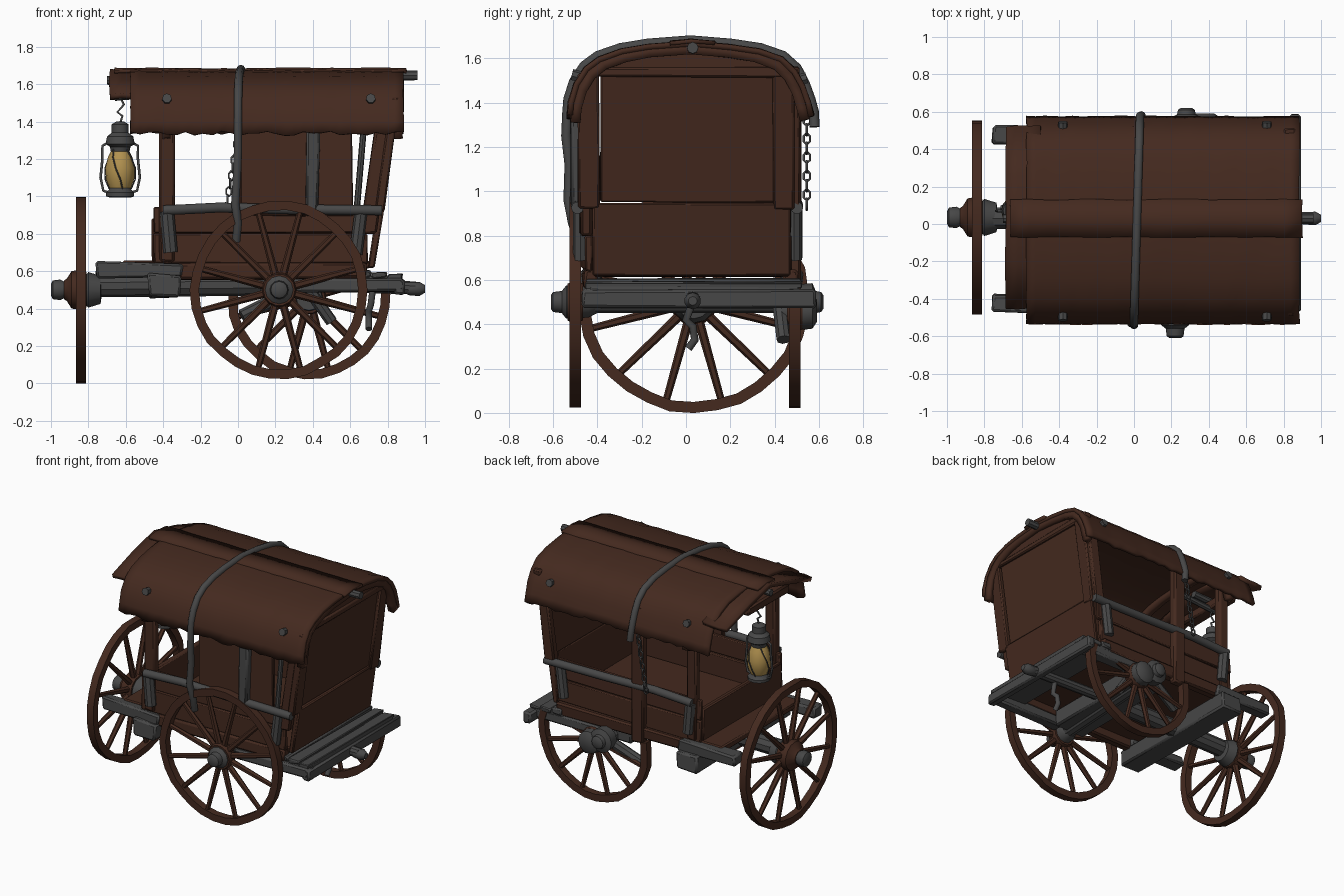
import bpy, bmesh, math, random
from mathutils import Vector, Matrix

if "Cube" in bpy.data.objects:
    bpy.data.objects.remove(bpy.data.objects["Cube"])

random.seed(4)

def material(name, col):
    m = bpy.data.materials.new(name)
    m.diffuse_color = (*col, 1)
    m.use_nodes = True
    m.node_tree.nodes["Principled BSDF"].inputs["Base Color"].default_value = m.diffuse_color
    return m

WOOD = material("brown wood", (0.058, 0.0225, 0.0135))
GREY = material("weathered grey", (0.064, 0.064, 0.064))
GOLD = material("lantern glass", (0.45, 0.29, 0.08))

def finish(bm, name, mat, bevel=0.0, solid=0.0):
    bmesh.ops.recalc_face_normals(bm, faces=bm.faces)
    me = bpy.data.meshes.new(name)
    bm.to_mesh(me)
    bm.free()
    me.materials.append(mat)
    ob = bpy.data.objects.new(name, me)
    bpy.context.collection.objects.link(ob)
    if solid:
        s = ob.modifiers.new("thickness", 'SOLIDIFY')
        s.thickness, s.offset = solid, 0
    if bevel:
        b = ob.modifiers.new("bevel", 'BEVEL')
        b.width, b.segments = bevel, 1
    bpy.context.view_layer.objects.active = ob
    ob.select_set(True)
    bpy.ops.object.shade_smooth_by_angle(angle=math.radians(35))
    ob.select_set(False)
    return ob

def box(name, x0, x1, y0, y1, z0, z1, mat, lean=0.0, wob=0.005):
    # slightly crooked board; lean shifts the top along x
    bm = bmesh.new()
    bmesh.ops.create_cube(bm, size=1)
    for v in bm.verts:
        top = v.co.z > 0
        v.co = Vector(((x0 + x1) / 2 + v.co.x * (x1 - x0) + (lean if top else 0),
                       (y0 + y1) / 2 + v.co.y * (y1 - y0),
                       (z0 + z1) / 2 + v.co.z * (z1 - z0)))
        v.co += Vector([random.uniform(-wob, wob) for _ in range(3)])
    return finish(bm, name, mat, min(0.012, 0.2 * min(x1 - x0, y1 - y0, z1 - z0)))

def cone(bm, p, q, r1, r2, n=8):
    p, q = Vector(p), Vector(q)
    d = q - p
    M = Matrix.Translation((p + q) / 2) @ d.to_track_quat('Z', 'Y').to_matrix().to_4x4()
    bmesh.ops.create_cone(bm, cap_ends=True, segments=n, radius1=r1, radius2=r2, depth=d.length, matrix=M)

def rod(name, p, q, r, mat, n=8):
    bm = bmesh.new()
    cone(bm, p, q, r, r, n)
    return finish(bm, name, mat)

def lathe(bm, prof, M, n=16):
    # prof: (radius, height) pairs around local z
    rings = [[bm.verts.new(M @ Vector((r * math.cos(2 * math.pi * i / n), r * math.sin(2 * math.pi * i / n), h)))
              for i in range(n)] for r, h in prof]
    for a, b in zip(rings, rings[1:]):
        for i in range(n):
            bm.faces.new((a[i], a[(i + 1) % n], b[(i + 1) % n], b[i]))
    bm.faces.new(rings[0])
    bm.faces.new(rings[-1])

def tube(name, pts, r, mat, res=3):
    cu = bpy.data.curves.new(name, 'CURVE')
    cu.dimensions, cu.bevel_depth, cu.bevel_resolution, cu.use_fill_caps = '3D', r, res, True
    sp = cu.splines.new('POLY')
    sp.points.add(len(pts) - 1)
    for p, c in zip(sp.points, pts):
        p.co = (*c, 1)
    cu.materials.append(mat)
    ob = bpy.data.objects.new(name, cu)
    bpy.context.collection.objects.link(ob)

def wheel(name, M, R, hub, collar, a0=0, a1=360, rim=0.05, wid=0.052, spokes=12):
    bm = bmesh.new()
    full = a1 - a0 >= 360
    n = max(8, int((a1 - a0) / 12))
    sec = []
    for i in range(n if full else n + 1):
        t = math.radians(a0 + (a1 - a0) * i / n)
        j = random.uniform(-0.005, 0.005)
        sec.append([bm.verts.new(M @ Vector(((R + j - dr) * math.cos(t), (R + j - dr) * math.sin(t), h)))
                    for dr, h in ((0, -wid / 2), (0, wid / 2), (rim, wid / 2), (rim, -wid / 2))])
    for i in range(n):
        a, b = sec[i], sec[(i + 1) % len(sec)]
        for k in range(4):
            bm.faces.new((a[k], a[(k + 1) % 4], b[(k + 1) % 4], b[k]))
    if not full:
        bm.faces.new(sec[0])
        bm.faces.new(sec[-1])
    for i in range(spokes):
        d = 360 * (i + 0.5) / spokes
        if full or a0 <= d <= a1 or a0 <= d + 360 <= a1:
            t = math.radians(d)
            c, s = math.cos(t), math.sin(t)
            cone(bm, M @ Vector((c * .04, s * .04, 0)), M @ Vector((c * (R - .03), s * (R - .03), 0)), .022, .016, 6)
    lathe(bm, collar, M, 14)
    finish(bm, name, WOOD)
    bm = bmesh.new()
    lathe(bm, hub, M, 12)
    finish(bm, name + "_hub", GREY)

# wheels: near side, sunken far side, and the crosswise front wheel
hub = [(.05, -.10), (.07, -.06), (.075, .04), (.05, .06), (.045, .10), (.03, .11)]
collar = [(.085, -.035), (.092, -.02), (.092, .02), (.085, .035)]
wheel("near_wheel", Matrix.Translation((.22, -.5, .5)) @ Matrix.Rotation(math.pi / 2, 4, 'X'), .475, hub, collar)
wheel("far_wheel", Matrix.Translation((.38, .49, .46)) @ Matrix.Rotation(math.pi / 2, 4, 'X'), .435,
      [(r, h) for r, h in ((.07, .06), (.085, -.04), (.08, -.08), (.05, -.1))], collar, 168, 378)
bm = bmesh.new()
lathe(bm, [(.08, .5), (.085, .57), (.05, .585), (.045, .61), (.03, .62)],
      Matrix.Translation((.28, 0, .5)) @ Matrix.Rotation(-math.pi / 2, 4, 'X'), 12)
finish(bm, "far_axle_cap", GREY)
wheel("front_wheel", Matrix.Translation((-.84, .035, .5)) @ Matrix.Diagonal((1, 1.045, 1, 1)) @ Matrix.Rotation(-math.pi / 2, 4, 'Y'),
      .5, [(.04, -.11), (.075, -.105), (.095, -.04), (.05, .0), (.045, .09), (.055, .11), (.05, .15), (.03, .16)],
      [(.095, -.03), (.105, .02), (.10, .05), (.06, .075), (.05, .09)])

# undercarriage
rod("axle", (.22, -.55, .5), (.28, .55, .5), .05, GREY, 10)
rod("centre_pole", (-.8, .03, .52), (.3, .03, .53), .06, GREY, 10)
rod("rear_pole", (.3, .03, .53), (.95, .03, .51), .035, GREY, 10)
bm = bmesh.new()
lathe(bm, [(.02, .88), (.035, .92), (.038, .97), (.02, 1.0)],
      Matrix.Translation((0, .03, .505)) @ Matrix.Rotation(math.pi / 2, 4, 'Y'), 10)
finish(bm, "pole_knob", GREY)
for s, y in (("near", -.43), ("far", .47)):
    box(s + "_front_sill", -.76, -.3, y - .05, y + .05, .57, .65, GREY, wob=.012)
    box(s + "_sill", -.32, .69, y - .035, y + .035, .56, .645, WOOD, wob=.008)
    box(s + "_rear_beam", .3, .88, y - .04, y + .04, .49, .56, GREY)
box("front_cross_beam", -.48, -.31, -.51, .56, .46, .585, GREY, wob=.01)
box("axle_cross_beam", .12, .36, -.4, .45, .47, .60, GREY)
box("rear_deck", .62, .88, -.44, .51, .535, .575, GREY)
for i in range(3):
    box("rear_deck_plank", .63 + i * .085, .71 + i * .085, -.45, .52, .56, .605 - .012 * i, GREY, wob=.006)
box("rear_cross_beam", .83, .89, -.47, .59, .475, .555, GREY)
rod("far_brace", (.5, .44, .33), (.38, .42, .5), .032, GREY)
rod("far_brace_lower", (.28, .5, .49), (.02, .45, .36), .035, GREY)
tube("tow_hook", [(.72, .03, .5), (.71, .0, .42), (.70, .03, .39), (.70, .04, .33), (.70, .01, .29)], .018, GREY)

# body: floor, low sides, leaning end wall
box("floor", -.62, .7, -.42, .47, .615, .655, WOOD)
for s, y in (("near", -.44), ("far", .46)):
    box(s + "_lower_board", -.45, .69, y - .018, y + .018, .64, .80, WOOD)
    box(s + "_upper_board", -.45, .71, y - .015, y + .015, .805, .94, WOOD)
    o = -.05 if y < 0 else .04
    tube(s + "_rail", [(-.40, y + o, .925), (-.1, y + o, .94), (.3, y + o, .93), (.77, y + o, .925)], .028, GREY)
    rod(s + "_front_bracket", (-.36, y + o * .7, .70), (-.38, y + o * .7, .92), .038, GREY)
    rod(s + "_rear_bracket", (.63, y + o * .7, .69), (.66, y + o * .7, .93), .035, GREY)
    box(s + "_front_post", -.42, -.34, y - .03, y + .03, .65, 1.5, WOOD)
box("near_rear_post", .65, .74, -.48, -.42, .80, 1.48, WOOD, lean=.10)
box("far_rear_post", .69, .77, .465, .515, .93, 1.48, WOOD, lean=.07)
box("front_low_board", -.46, -.42, -.43, .46, .63, .88, WOOD)
box("near_curtain", .02, .37, -.475, -.445, .9, 1.5, WOOD, wob=.008)
box("near_curtain_rear", .37, .61, -.475, -.445, .9, 1.5, WOOD, wob=.008)
box("near_grey_post", .36, .43, -.52, -.46, .9, 1.42, GREY, lean=.01)
rod("near_tie_pole", (.635, -.46, .93), (.675, -.46, 1.4), .017, GREY)
box("far_middle_post", -.02, .08, .46, .52, .53, 1.52, WOOD)
box("end_lower_board", .69, .73, -.42, .47, .62, .95, WOOD, lean=.05)
box("end_upper_board", .735, .765, -.385, .43, .95, 1.53, WOOD, lean=.08)
for y in (-.43, .45):
    box("end_frame_post", .735, .78, y - .06, y + .04, .92, 1.53, WOOD, lean=.08)
box("end_header", .80, .86, -.46, .51, 1.515, 1.56, WOOD)

# arched roof sheet with ragged eaves
ARCH = [(-.525, 1.335), (-.52, 1.40), (-.495, 1.48), (-.45, 1.55), (-.39, 1.595), (-.29, 1.63), (-.17, 1.65),
        (.02, 1.665), (.2, 1.65), (.33, 1.63), (.43, 1.595), (.49, 1.54), (.525, 1.47), (.55, 1.40), (.565, 1.345)]

def sheet(name, x0, x1, prof, mat, thick, nx, jit, rag=0):
    bm = bmesh.new()
    rows = []
    for i in range(nx + 1):
        x = x0 + (x1 - x0) * i / nx
        row = []
        for k, (y, z) in enumerate(prof):
            e = k in (0, len(prof) - 1)
            row.append(bm.verts.new((x + random.uniform(-jit, jit), y + random.uniform(-jit, jit),
                                     z + random.uniform(-jit, jit) - (random.uniform(-rag, rag) if e else 0))))
        rows.append(row)
    for a, b in zip(rows, rows[1:]):
        for k in range(len(prof) - 1):
            bm.faces.new((a[k], a[k + 1], b[k + 1], b[k]))
    return finish(bm, name, mat, 0, thick)

sheet("roof", -.575, .885, ARCH, WOOD, .025, 30, .0025, .012)
sheet("roof_ridge_strip", -.66, .90, [(-.07, 1.668), (.02, 1.678), (.13, 1.668)], WOOD, .018, 16, .003)
sheet("front_canopy", -.685, -.5, [(-.45, 1.535), (-.2, 1.61), (.02, 1.665), (.26, 1.61), (.52, 1.535)], WOOD, .03, 3, .005)
box("canopy_edge", -.685, -.59, -.2, .26, 1.53, 1.60, WOOD)
for x in (-.38, .86):
    sheet("roof_arch_rib", x - .025, x + .02, [(y * .95, z - .025) for y, z in ARCH], WOOD, .045, 1, .002)

# gable fill above the end wall
bm = bmesh.new()
for x in (.83, .85):
    bm.faces.new([bm.verts.new((x, y * .96, z - .02)) for y, z in ARCH[3:12]])
bmesh.ops.bridge_loops(bm, edges=bm.edges)
finish(bm, "end_gable", WOOD)
rod("ridge_pole", (.7, .03, 1.64), (.96, .03, 1.647), .026, GREY)
rod("ridge_pole_front", (-.7, .03, 1.62), (-.5, .03, 1.63), .024, GREY)

# roof studs, strap and hanging chain
for x in (-.38, .71):
    for y, z in ((-.495, 1.515), (.525, 1.50)):
        s = 1 if y > 0 else -1
        rod("roof_stud", (x, y - s * .02, z), (x, y + s * .02, z + .01), .026, GREY, 7)
strap = [(-.01, -.48, .76), (0, -.51, .86), (-.015, -.53, .96), (-.005, -.525, 1.12), (.0, -.54, 1.25)]
strap += [(.0 + .03 * (y + .5), y * 1.02, z + .015) for y, z in ARCH]
tube("roof_strap", strap + [(.04, .58, 1.29)], .023, GREY)
for i in range(10):
    z = 1.32 - i * .042
    x = .0 - .007 * i
    d = .014
    a, b = (d, 0) if i % 2 else (0, d)
    tube("chain_link", [(x + a * c, .545 + b * c, z + w) for c, w in
                        ((0, .026), (1, .012), (1, -.012), (0, -.026), (-1, -.012), (-1, .012), (0, .026))], .006, GREY, 1)

# lantern on its bracket
LX, LY = -.63, .07
rod("lantern_bracket", (-.36, LY, 1.555), (-.66, LY, 1.53), .02, GREY)
tube("lantern_hook", [(LX, LY, 1.53), (LX + .02, LY, 1.49), (LX - .015, LY, 1.45), (LX + .012, LY, 1.43), (LX, LY, 1.39)], .007, GREY, 1)
T = Matrix.Translation((LX, LY, 0))
for name, mat, prof in (
        ("lantern_cap", GREY, [(.02, 1.40), (.045, 1.385), (.045, 1.34), (.07, 1.32), (.078, 1.28), (.055, 1.265), (.05, 1.24)]),
        ("lantern_globe", GOLD, [(.045, 1.25), (.065, 1.21), (.08, 1.15), (.075, 1.09), (.055, 1.04)]),
        ("lantern_base", GREY, [(.055, 1.05), (.06, 1.035), (.075, 1.02), (.075, 1.0), (.06, .995)])):
    bm = bmesh.new()
    lathe(bm, prof, T, 14)
    finish(bm, name, mat)
for s in (-1, 1):
    tube("lantern_side_wire", [(LX + s * .06, LY, 1.29), (LX + s * .095, LY, 1.27), (LX + s * .095, LY, 1.2),
                               (LX + s * .105, LY, 1.1), (LX + s * .09, LY, 1.03), (LX + s * .06, LY, 1.02)], .008, GREY, 1)
for i in range(4):
    t = math.pi / 4 + i * math.pi / 2
    tube("lantern_cage_wire", [(LX + r * math.cos(t + w), LY + r * math.sin(t + w), z) for r, z, w in
                               ((.05, 1.25, 0), (.07, 1.21, .2), (.085, 1.15, .5), (.08, 1.09, .8), (.06, 1.04, 1))], .004, GREY, 1)
